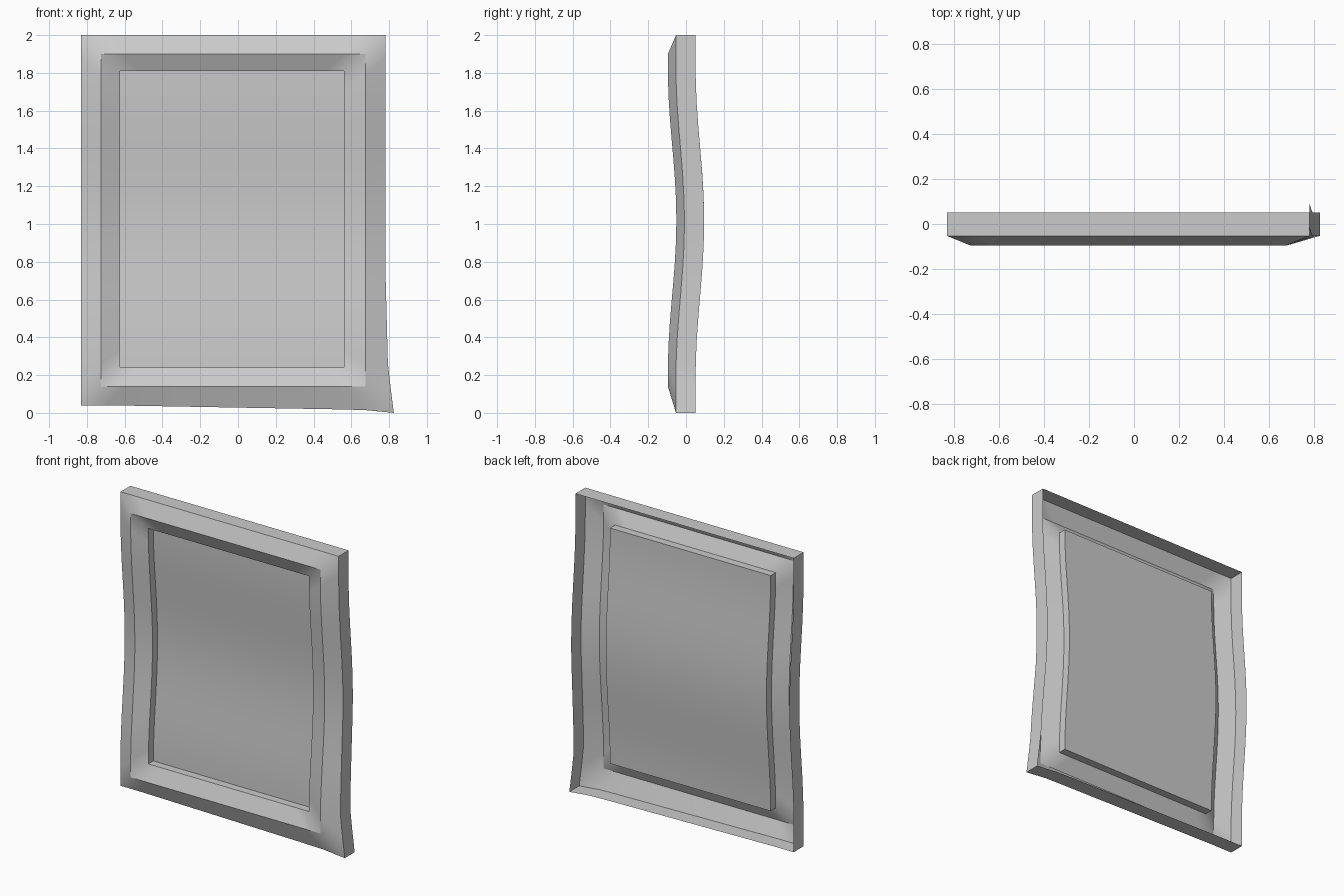
import bpy, bmesh, math
from mathutils import Vector

if "Cube" in bpy.data.objects:
    bpy.data.objects.remove(bpy.data.objects["Cube"])

COLS, ROWS = 12, 16   # subdivisions across and up


def bow(z):
    # backward bulge at mid height
    u = min(1.0, abs(z - 1.02) / 0.8)
    return 0.0225 * (1 + math.cos(math.pi * u))


def pull_corner(x, z):
    # lower right outer corner dragged outwards
    d = math.hypot(x - 0.78, z - 0.04)
    dx = 0.02 * max(0, 1 - d / 0.75) + 0.025 * max(0, 1 - d / 0.22)
    dz = 0.026 * max(0, 1 - d / 1.45) + 0.014 * max(0, 1 - d / 0.15)
    return x + dx, z - dz


def ring(bm, x0, x1, z0, z1, y, outer=False):
    # rectangular loop of vertices, counter-clockwise from lower left
    pts = [(x0 + (x1 - x0) * i / COLS, z0) for i in range(COLS)]
    pts += [(x1, z0 + (z1 - z0) * i / ROWS) for i in range(ROWS)]
    pts += [(x1 + (x0 - x1) * i / COLS, z1) for i in range(COLS)]
    pts += [(x0, z1 + (z0 - z1) * i / ROWS) for i in range(ROWS)]
    verts = []
    for x, z in pts:
        yy = y + bow(z)
        if outer:
            x, z = pull_corner(x, z)
        verts.append(bm.verts.new((x, yy, z)))
    return verts


def finish(bm, name):
    mesh = bpy.data.meshes.new(name)
    bm.to_mesh(mesh)
    bm.free()
    obj = bpy.data.objects.new(name, mesh)
    bpy.context.collection.objects.link(obj)
    bpy.ops.object.select_all(action='DESELECT')
    obj.select_set(True)
    bpy.context.view_layer.objects.active = obj
    bpy.ops.object.shade_smooth_by_angle(angle=math.radians(38))
    return obj


INNER = (-0.625, 0.56, 0.24, 1.81)
PANEL_Y = 0.0

# Hollow frame: side wall, outer bevel, inner bevel, wall down to the panel
bm = bmesh.new()
rings = [
    ring(bm, -0.83, 0.78, 0.04, 2.0, 0.051, True),
    ring(bm, -0.83, 0.78, 0.04, 2.0, -0.053, True),
    ring(bm, -0.725, 0.675, 0.14, 1.9, -0.096),
    ring(bm, *INNER, -0.053),
    ring(bm, *INNER, PANEL_Y),
]
for a, b in zip(rings, rings[1:]):
    n = len(a)
    for i in range(n):
        j = (i + 1) % n
        bm.faces.new((a[i], a[j], b[j], b[i]))
finish(bm, "frame")

# Recessed bowed panel
bm = bmesh.new()
x0, x1, z0, z1 = INNER
grid = []
for r in range(ROWS + 1):
    z = z0 + (z1 - z0) * r / ROWS
    grid.append([bm.verts.new(Vector((x, PANEL_Y + bow(z), z))) for x in (x0, x1)])
for lo, hi in zip(grid, grid[1:]):
    bm.faces.new((lo[0], lo[1], hi[1], hi[0]))
finish(bm, "panel")
